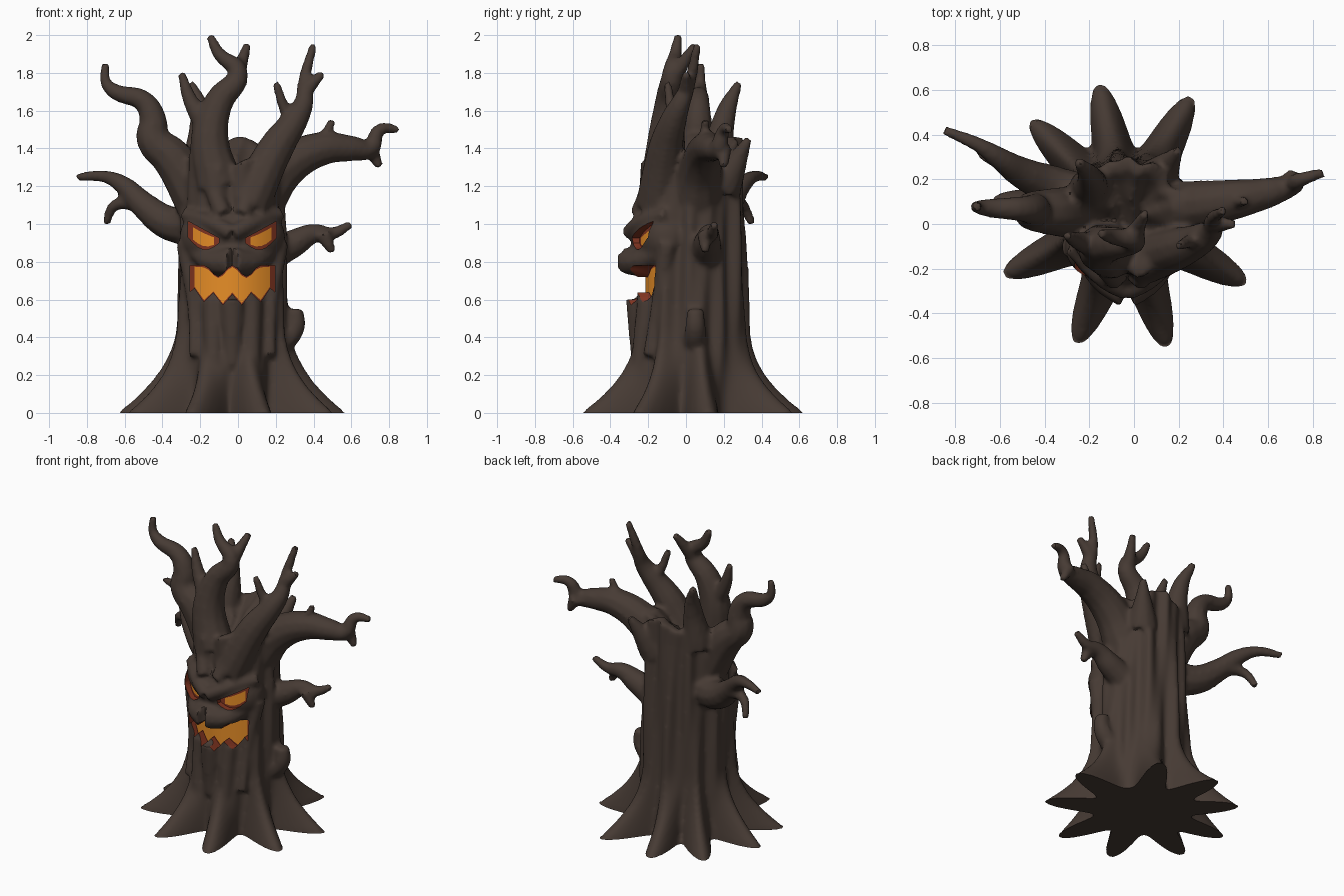
import bpy, bmesh
from math import sin, cos, pi, exp, radians

if "Cube" in bpy.data.objects:
    bpy.data.objects.remove(bpy.data.objects["Cube"])

CX, CY = -.03, .03      # trunk axis
RED, GLOW = 1, 2        # material slots inside the face pockets


def material(name, rgb):
    m = bpy.data.materials.new(name)
    m.use_nodes = True
    m.diffuse_color = (*rgb, 1)
    node = next(n for n in m.node_tree.nodes if n.type == 'BSDF_PRINCIPLED')
    node.inputs["Base Color"].default_value = (*rgb, 1)
    return m


materials = [material("dark bark", (.062, .043, .034)),
             material("ember red", (.22, .035, .015)),
             material("glowing orange", (.8, .27, .02))]


def add_object(name, data):
    obj = bpy.data.objects.new(name, data)
    bpy.context.scene.collection.objects.link(obj)
    return obj


def mesh_object(name, bm):
    mesh = bpy.data.meshes.new(name)
    bm.to_mesh(mesh)
    bm.free()
    for m in materials:
        mesh.materials.append(m)
    return add_object(name, mesh)


def evaluated_mesh(obj):
    bpy.context.view_layer.update()
    deps = bpy.context.evaluated_depsgraph_get()
    return bpy.data.meshes.new_from_object(obj.evaluated_get(deps))


# Trunk with flaring roots: a radius that depends on angle and height
root_angles = [radians(d) for d in (-112, -73, -29, 9, 62, 102, 135, 173, 205)]


def trunk_radius(angle, z):
    base = .285 - .035 * min(1, max(0, z - .3))
    flare = max(0, 1 - max(z, 0) / .46) ** 2.1
    folds = .011 * sin(11 * angle + 2.5 * z) + .009 * sin(17 * angle - 4 * z)
    nearest = min(abs((angle - root + pi) % (2 * pi) - pi) for root in root_angles)
    lobe = exp(-(nearest / .2) ** 2)
    return base + folds * (1 - flare) + lobe * (.31 * flare + .02)


def rim_height(angle):
    return 1.38 + .06 * sin(angle) + .025 * sin(5 * angle + 1)


def build_trunk():
    bm = bmesh.new()
    segments, levels = 120, 50
    steps = [(k / levels, 1, 0) for k in range(levels + 1)]
    steps += [(1, .8, 0), (1, .6, -.05), (1, .3, -.1)]   # hollow crown
    rings = []
    for t, shrink, drop in steps:
        ring = []
        for i in range(segments):
            angle = 2 * pi * i / segments - pi
            z = -.04 + t * (rim_height(angle) + .04)
            r = trunk_radius(angle, z) * shrink
            ring.append(bm.verts.new((CX + r * cos(angle), CY + r * sin(angle), z + drop)))
        rings.append(ring)
    for low, high in zip(rings, rings[1:]):
        for i in range(segments):
            j = (i + 1) % segments
            bm.faces.new((low[i], low[j], high[j], high[i]))
    bm.faces.new(rings[0][::-1])
    bm.faces.new(rings[-1])
    return bm


# All limbs and ridges are tapering tubes in one curve
limbs = bpy.data.curves.new("limbs", 'CURVE')
limbs.dimensions = '3D'
limbs.bevel_depth = 1
limbs.bevel_resolution = 3
limbs.resolution_u = 5
limbs.use_fill_caps = True


def tube(points, thick, thin):
    spline = limbs.splines.new('BEZIER')
    last = len(points) - 1
    spline.bezier_points.add(last)
    for i, (p, co) in enumerate(zip(spline.bezier_points, points)):
        p.co = co
        p.radius = thin + (thick - thin) * (1 - i / last) ** 1.3
        p.handle_left_type = p.handle_right_type = 'AUTO'


def limb(path, front, back, thick=.045, thin=.022):
    """Path in x and z; the depth runs evenly from front to back."""
    last = len(path) - 1
    tube([(x, front + (back - front) * i / last, z) for i, (x, z) in enumerate(path)], thick, thin)


# Tall middle limb, its fork and twig
limb([(-.1, 1.2), (-.15, 1.45), (-.1, 1.65), (0, 1.8), (-.1, 1.9), (-.15, 2)], -.12, -.04, thick=.13)
limb([(0, 1.8), (.05, 1.95)], -.05, .05)
limb([(-.15, 1.5), (-.25, 1.65), (-.3, 1.8)], -.1, -.05, thick=.07)
# Right hooked limb
limb([(-.2, 1.1), (-.35, 1.35), (-.45, 1.45), (-.45, 1.55), (-.5, 1.65), (-.65, 1.7), (-.7, 1.75), (-.7, 1.85)],
     .05, .08, thick=.13)
# Twigs on the back rim
limb([(-.2, 1.3), (-.2, 1.6), (-.25, 1.75)], .15, .28, thick=.1)
limb([(.1, 1.2), (.2, 1.45)], .2, .33, thick=.1)
# Left upright limb and twigs
limb([(.05, 1.1), (.2, 1.4), (.3, 1.55), (.35, 1.65), (.35, 1.75), (.4, 1.95)], -.15, .06, thick=.12)
limb([(.35, 1.7), (.45, 1.8)], 0, 0)
limb([(.3, 1.5), (.25, 1.6), (.2, 1.75)], -.05, -.1)
# Left long limb, forked end and twig
limb([(.1, 1.1), (.25, 1.3), (.45, 1.4), (.6, 1.4), (.7, 1.4), (.75, 1.5), (.85, 1.5)], .05, .23, thick=.14)
limb([(.7, 1.4), (.75, 1.3)], .2, .2)
limb([(.35, 1.35), (.45, 1.45), (.5, 1.55)], .1, .1)
# Left low limb and fork
limb([(.1, .8), (.3, .9), (.4, .95), (.5, .95), (.6, 1)], .1, .15, thick=.1)
limb([(.45, .95), (.5, .85)], .1, .1)
# Right low limb and fork
limb([(-.2, 1), (-.35, 1), (-.5, 1.1), (-.6, 1.2), (-.7, 1.25), (-.85, 1.25)], .1, .42, thick=.12)
limb([(-.5, 1.1), (-.65, 1.1), (-.7, 1)], .25, .35)
# Broken stub
limb([(.2, .35), (.3, .45), (.3, .55)], .05, .05, thick=.07, thin=.045)

# Face ridges on both sides: brow, forehead, lip, cheek, chin
for s in (-1, 1):
    def ridge(points, thick, thin):
        tube([(CX + s * x, y, z) for x, y, z in points], thick, thin)
    ridge([(.25, -.1, 1.05), (.1, -.25, 1), (0, -.3, .95)], .04, .045)
    ridge([(.15, -.15, 1.3), (.05, -.25, 1.05)], .04, .05)
    ridge([(.2, -.15, .85), (.1, -.25, .8), (0, -.3, .8)], .04, .08)
    ridge([(.25, -.1, .9), (.2, -.15, .55), (.2, -.2, .3)], .05, .03)
    ridge([(.1, -.2, .6), (.1, -.25, .2)], .06, .05)
tube([(CX, -.25, .6), (CX, -.25, .25)], .07, .04)

# Gather trunk, limbs and face mass, then fuse into one skin
bm = build_trunk()
limb_object = add_object("limbs", limbs)
bm.from_mesh(evaluated_mesh(limb_object))
bpy.data.objects.remove(limb_object)
face = bmesh.ops.create_uvsphere(bm, u_segments=32, v_segments=16, radius=1)["verts"]
bmesh.ops.scale(bm, vec=(.28, .19, .2), verts=face)
bmesh.ops.translate(bm, vec=(CX, -.1, .93), verts=face)
tree = mesh_object("haunted_tree", bm)
fuse = tree.modifiers.new("fuse", 'REMESH')
fuse.mode = 'VOXEL'
fuse.voxel_size = .015
soften = tree.modifiers.new("soften", 'SMOOTH')
soften.factor = .5
soften.iterations = 4
fused = evaluated_mesh(tree)
tree.modifiers.clear()

# Flat underside
for v in fused.vertices:
    v.co.z = max(v.co.z, 0)
fused.materials.clear()
for m in materials:
    fused.materials.append(m)
tree.data = fused


def pocket(bm, columns, side, depth, margin):
    """Cutter between top and bottom lines; its curved back wall glows."""
    rows = (0, margin, 1 - margin, 1)
    grid = {}
    for i, (x, top, bottom) in enumerate(columns):
        for j, t in enumerate(rows):
            for k, y in enumerate((-.6, depth + 1.9 * x * x)):
                grid[i, j, k] = bm.verts.new((CX + side * x, y, top + (bottom - top) * t))
    n, m = len(columns) - 1, len(rows) - 1

    def quad(keys, slot=RED):
        bm.faces.new([grid[key] for key in keys]).material_index = slot
    for i in range(n):
        for j in range(m):
            lit = 0 < i < n - 1 and j == 1
            for k in (0, 1):
                quad([(i, j, k), (i + 1, j, k), (i + 1, j + 1, k), (i, j + 1, k)], GLOW if k and lit else RED)
        for j in (0, m):
            quad([(i, j, 0), (i + 1, j, 0), (i + 1, j, 1), (i, j, 1)])
    for i in (0, n):
        for j in range(m):
            quad([(i, j, 0), (i, j + 1, 0), (i, j + 1, 1), (i, j, 1)])


# Slanted eyes and jagged mouth: offset from centre, top line, bottom line
eye, mouth = [], []
for i in range(7):
    t = i / 6
    eye.append((.07 + .165 * t, .925 + .09 * t, .9 + .03 * t - .05 * sin(pi * t)))
for i in range(-9, 10):
    x = i / 40
    teeth = cos(2 * pi * min(abs(x), .15) / .15)
    mouth.append((x, .75 + .03 * teeth, .6 + .03 * cos(20 * pi * x) + .8 * x * x))
bm = bmesh.new()
for s in (-1, 1):
    pocket(bm, eye, s, depth=-.255, margin=.17)
pocket(bm, mouth, 1, depth=-.215, margin=.05)
bmesh.ops.recalc_face_normals(bm, faces=bm.faces)
bmesh.ops.triangulate(bm, faces=bm.faces)
cutter = mesh_object("face_cutter", bm)
cutter.hide_render = True
carve = tree.modifiers.new("carve", 'BOOLEAN')
carve.operation = 'DIFFERENCE'
carve.solver = 'FLOAT'
carve.object = cutter
carved = evaluated_mesh(tree)
tree.modifiers.clear()
tree.data = carved
bpy.data.objects.remove(cutter)

bpy.context.view_layer.objects.active = tree
tree.select_set(True)
bpy.ops.object.shade_smooth_by_angle(angle=.8)
